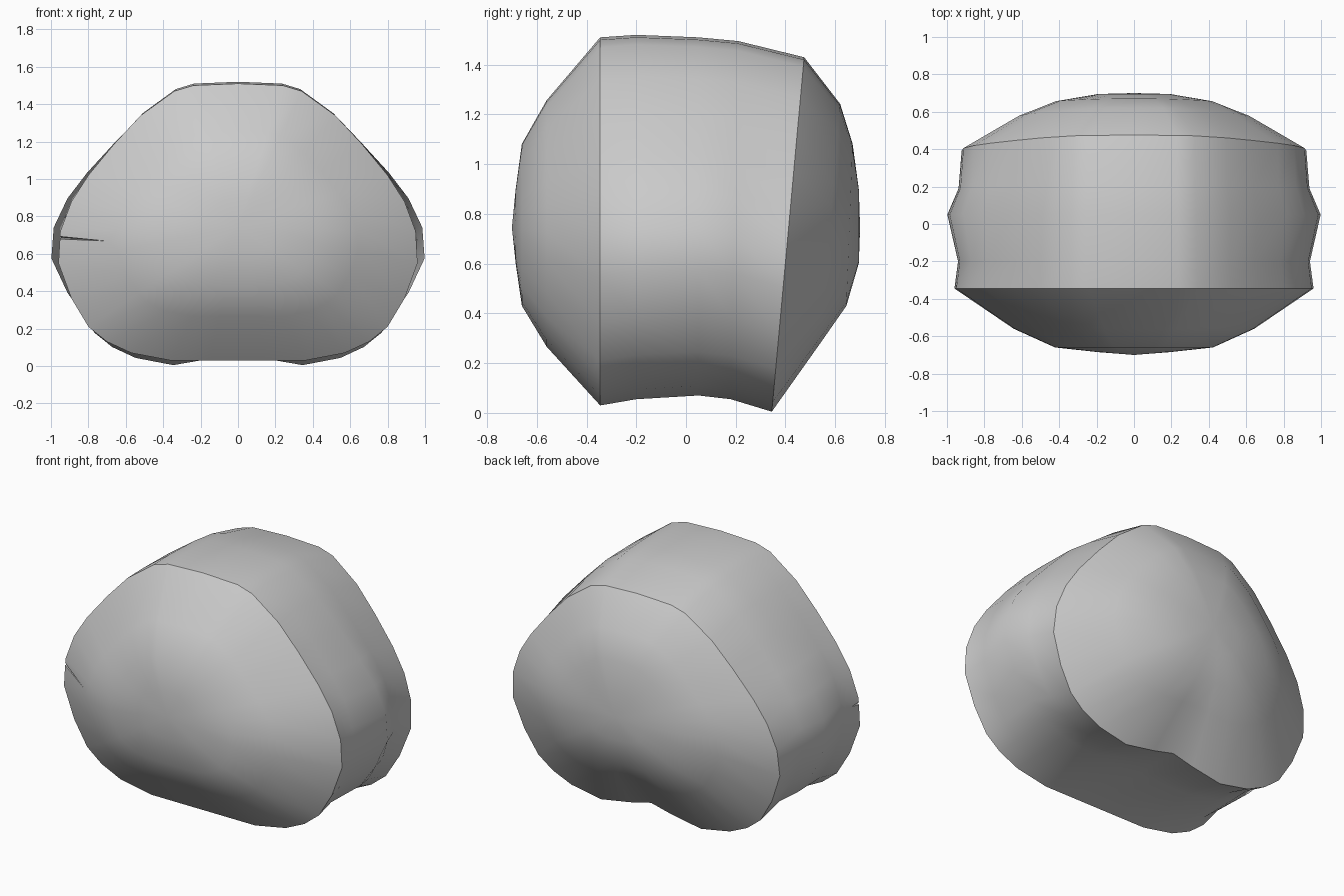
import bpy
import bmesh
from math import radians

cube = bpy.data.objects.get("Cube")
if cube:
    bpy.data.objects.remove(cube)

# Single flat colour
grey = bpy.data.materials.new("plain_grey")
grey.use_nodes = True
colour = (0.6, 0.6, 0.6, 1)
grey.diffuse_color = colour
grey.node_tree.nodes["Principled BSDF"].inputs["Base Color"].default_value = colour

# Half outline of the rounded-triangle cross-section, top to bottom
LOW, HIGH, MID = 0.03, 1.51, 0.745
HALF = [(0, 1.51), (.24, 1.5), (.34, 1.47), (.52, 1.34), (.66, 1.19), (.8, 1.02),
        (.89, .88), (.95, .72), (.96, .55), (.89, .36), (.8, .21), (.7, .13),
        (.57, .07), (.36, .03), (.15, .03), (0, .03)]
OUTLINE = HALF + [(-x, z) for x, z in HALF[-2:0:-1]]


def ring(bm, y, lean, width, bottom, top, bulge=0, notch=0):
    """Cross-section at depth y, leaning back with height, notched underneath."""
    verts = []
    for x, z in OUTLINE:
        t = (z - LOW) / (HIGH - LOW)
        height = bottom + t * (top - bottom)
        if t < 0.1:
            height += notch * max(0, 1 - abs(x) / 0.3)
        wide = x * (width + bulge * abs(x) ** 4)
        verts.append(bm.verts.new((wide, y + lean * t, height)))
    return verts


def cap_ring(bm, y, lean, scale, notch=0):
    """Scaled cross-section around the cap's centre."""
    return ring(bm, y, lean, scale, MID + (LOW - MID) * scale,
                MID + (HIGH - MID) * scale, notch=notch)


# Body: front cap, barrel and leaning back cap lofted as one skin
bm = bmesh.new()
rings = [
    cap_ring(bm, -.685, 0, .2),
    cap_ring(bm, -.66, 0, .44),
    cap_ring(bm, -.56, 0, .67),
    ring(bm, -.345, 0, 1, .03, 1.51),
    ring(bm, -.2, 0, .98, .055, 1.52),
    ring(bm, .05, 0, .98, .07, 1.51, bulge=.07),
    ring(bm, .18, .03, .96, .055, 1.495, bulge=.02, notch=.03),
    ring(bm, .345, .13, .96, .005, 1.43, notch=.07),
    cap_ring(bm, .54, .08, .65, notch=.02),
    cap_ring(bm, .645, .025, .44),
    cap_ring(bm, .695, 0, .2),
]
count = len(OUTLINE)
for a, b in zip(rings, rings[1:]):
    for i in range(count):
        j = (i + 1) % count
        bm.faces.new((a[i], a[j], b[j], b[i]))

# Close both ends on a centre point
for loop, y in ((rings[0], -.7), (rings[-1], .7)):
    tip = bm.verts.new((0, y, MID))
    for i in range(count):
        bm.faces.new((loop[i], loop[(i + 1) % count], tip))
bmesh.ops.recalc_face_normals(bm, faces=bm.faces)
mesh = bpy.data.meshes.new("rounded_body")
bm.to_mesh(mesh)
bm.free()
mesh.materials.append(grey)
body = bpy.data.objects.new("rounded_body", mesh)
bpy.context.collection.objects.link(body)


# Thin slits cut into the skin
def slit_cutter(name, corners):
    bm = bmesh.new()
    bmesh.ops.convex_hull(bm, input=[bm.verts.new(c) for c in corners])
    bmesh.ops.recalc_face_normals(bm, faces=bm.faces)
    mesh = bpy.data.meshes.new(name)
    bm.to_mesh(mesh)
    bm.free()
    mesh.materials.append(grey)
    cutter = bpy.data.objects.new(name, mesh)
    bpy.context.collection.objects.link(cutter)
    cutter.hide_render = True
    cutter.hide_set(True)
    cut = body.modifiers.new(name, "BOOLEAN")
    cut.operation = "DIFFERENCE"
    cut.solver = "EXACT"
    cut.object = cutter


slit_cutter("side_slit_cutter",
            [(-.66, -.56, .665), (-1.05, -.5, .72), (-1.05, -.5, .655), (-.98, -.25, .69)])

# Smooth skin with crisp rims
bpy.ops.object.select_all(action="DESELECT")
body.select_set(True)
bpy.context.view_layer.objects.active = body
bpy.ops.object.shade_smooth_by_angle(angle=radians(35))
